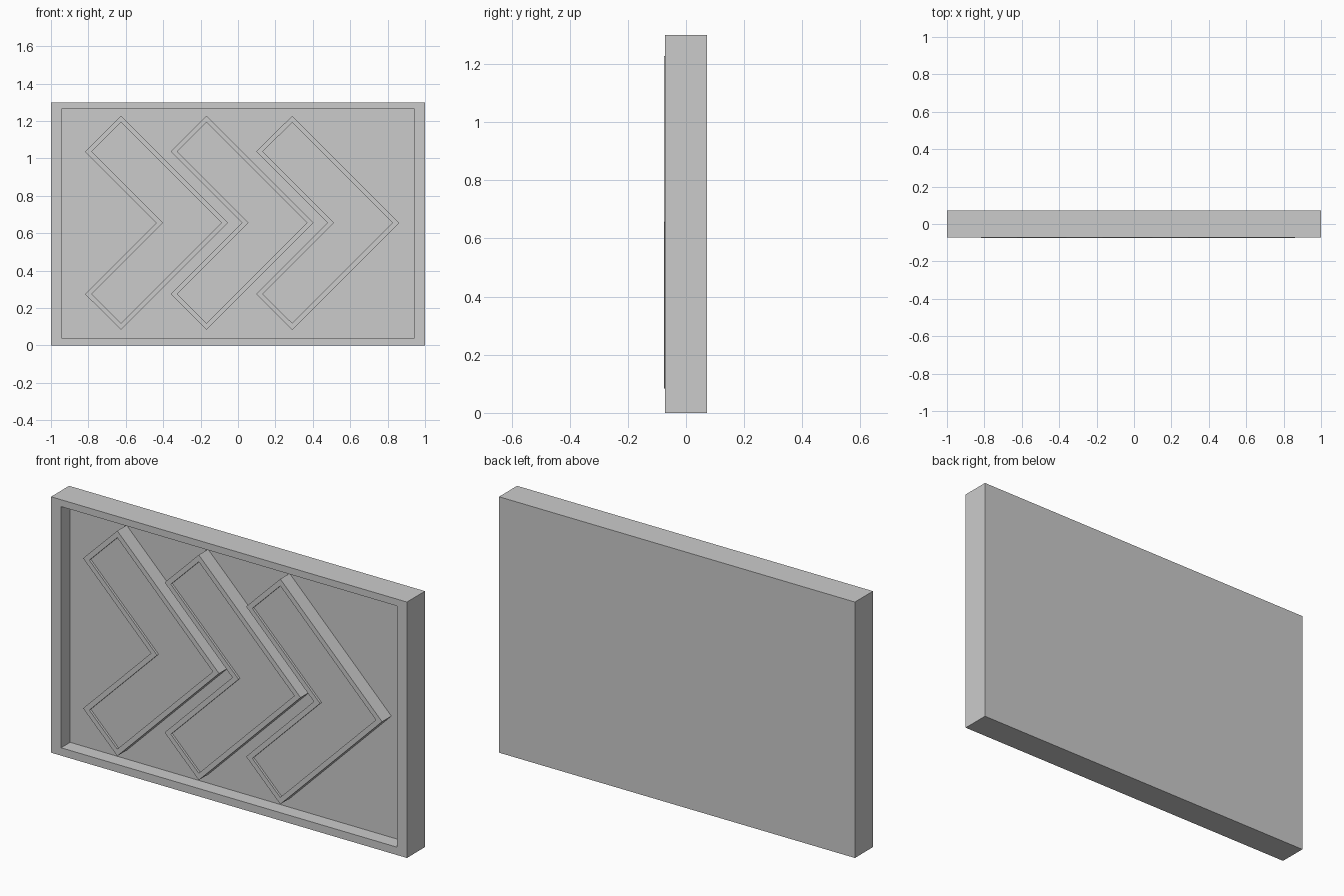
import bpy, bmesh

if "Cube" in bpy.data.objects:
    bpy.data.objects.remove(bpy.data.objects["Cube"])


def tray(name, outer, inner, y_back, y_front, y_recess):
    """Solid with the given x/z outline, a flat front rim and a sunken panel."""
    bm = bmesh.new()

    def ring(points, y):
        return [bm.verts.new((x, y, z)) for x, z in points]

    rings = [ring(outer, y_back), ring(outer, y_front),
             ring(inner, y_front), ring(inner, y_recess)]
    n = len(outer)
    for a, b in zip(rings, rings[1:]):
        for i in range(n):
            j = (i + 1) % n
            bm.faces.new((a[i], a[j], b[j], b[i]))
    bm.faces.new(rings[0])
    bm.faces.new(rings[-1])
    bmesh.ops.recalc_face_normals(bm, faces=bm.faces[:])
    mesh = bpy.data.meshes.new(name)
    bm.to_mesh(mesh)
    bm.free()
    obj = bpy.data.objects.new(name, mesh)
    bpy.context.collection.objects.link(obj)
    return obj


def rect(x, z0, z1):
    return [(-x, z0), (x, z0), (x, z1), (-x, z1)]


def chevron(x, d):
    """Right-pointing arrow outline shrunk so each corner moves in by d."""
    mid = 0.656
    upper, top = 0.381, 0.572
    return [(x - 0.764 + d, mid + upper), (x - 0.572, mid + top - d),
            (x - d, mid), (x - 0.572, mid - top + d),
            (x - 0.764 + d, mid - upper), (x - 0.383 + d, mid)]


# Framed backing board
tray("sign_board", rect(1.0, 0, 1.3), rect(0.943, 0.04, 1.265),
     0.0725, -0.0725, 0.0)

# Three rimmed chevrons standing on the sunken panel
for i in range(3):
    tip = -0.054 + 0.458 * i
    tray(f"chevron_{i + 1}", chevron(tip, 0), chevron(tip, 0.035),
         0.003, -0.075, -0.063)
